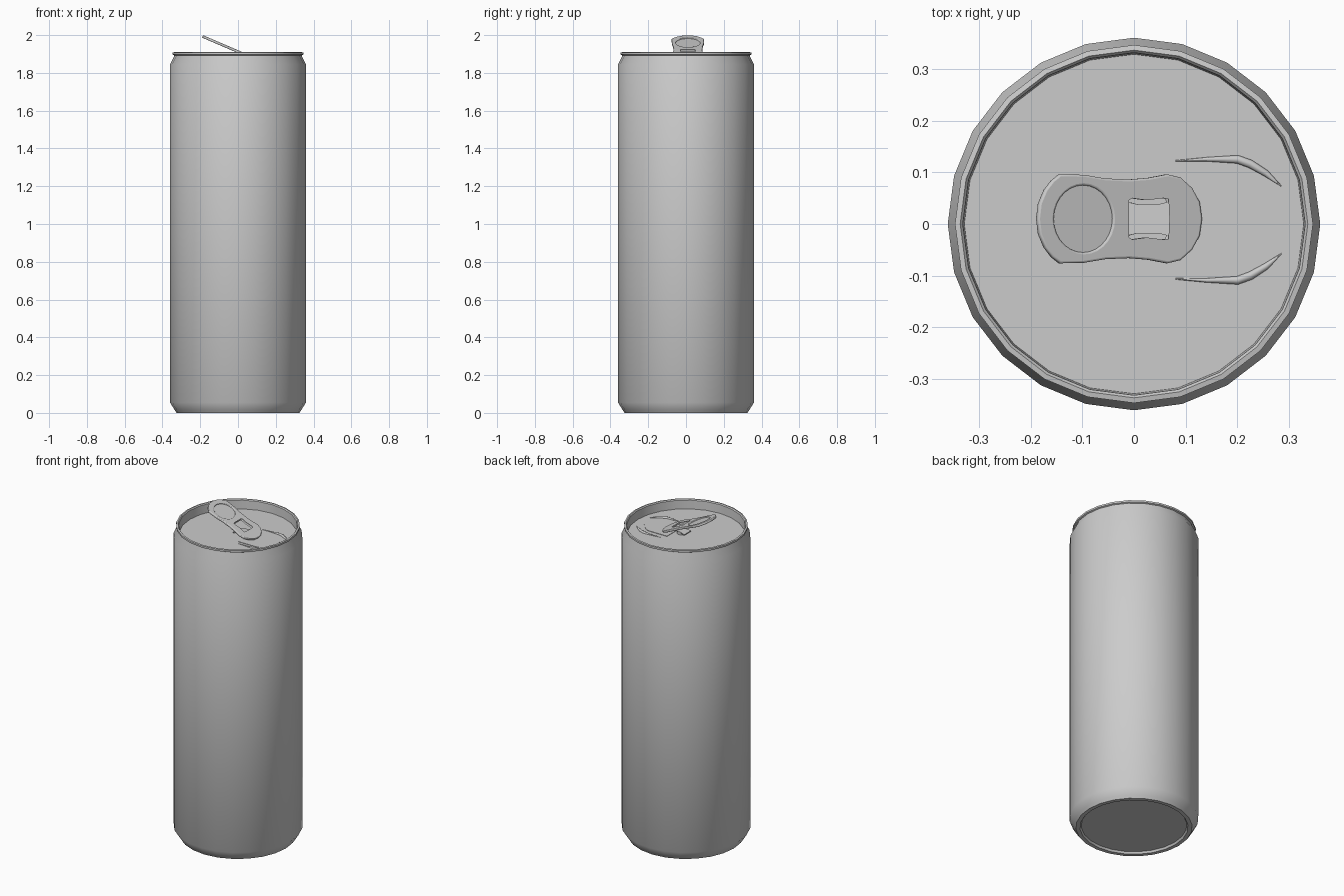
import bpy, bmesh, math
from mathutils import Vector

if "Cube" in bpy.data.objects:
    bpy.data.objects.remove(bpy.data.objects["Cube"])

SIDES = 24
LID_Z = 1.852
CY = 0.008          # tab and opening sit slightly off centre


def finish(obj, angle=35):
    bpy.ops.object.select_all(action='DESELECT')
    obj.select_set(True)
    bpy.context.view_layer.objects.active = obj
    if obj.type == 'CURVE':
        bpy.ops.object.convert(target='MESH')
        obj = bpy.context.object
    bpy.ops.object.shade_smooth_by_angle(angle=math.radians(angle))
    return obj


def lathe(name, profile):
    bm = bmesh.new()
    verts = [bm.verts.new((r, 0, z)) for r, z in profile]
    edges = [bm.edges.new(p) for p in zip(verts, verts[1:])]
    bmesh.ops.spin(bm, geom=verts + edges, cent=(0, 0, 0), axis=(0, 0, 1),
                   angle=math.tau, steps=SIDES)
    bmesh.ops.remove_doubles(bm, verts=bm.verts, dist=1e-5)
    bmesh.ops.recalc_face_normals(bm, faces=bm.faces)
    mesh = bpy.data.meshes.new(name)
    bm.to_mesh(mesh)
    bm.free()
    obj = bpy.data.objects.new(name, mesh)
    bpy.context.collection.objects.link(obj)
    return finish(obj)


def plate(name, loops, extrude, bevel, loc, tilt=0.0):
    """Filled flat outline; loops after the first become holes."""
    cu = bpy.data.curves.new(name, 'CURVE')
    cu.dimensions, cu.fill_mode = '2D', 'BOTH'
    cu.extrude, cu.bevel_depth, cu.bevel_resolution = extrude, bevel, 2
    cu.offset = -bevel
    for pts in loops:
        sp = cu.splines.new('POLY')
        sp.points.add(len(pts) - 1)
        for p, (x, y) in zip(sp.points, pts):
            p.co = (x, y, 0, 1)
        sp.use_cyclic_u = True
    obj = bpy.data.objects.new(name, cu)
    bpy.context.collection.objects.link(obj)
    obj.location, obj.rotation_euler = loc, (0, tilt, 0)
    return finish(obj, 40)


def ellipse(cx, rx, ry, n=28):
    return [(cx + rx * math.cos(i * math.tau / n), ry * math.sin(i * math.tau / n))
            for i in range(n)]


def mirrored(half):
    """Close an upper half outline across the x axis."""
    return half + [(x, -y) for x, y in reversed(half) if abs(y) > 1e-6]


# Can shell: base recess, chamfer, wall, shoulder, rolled rim and sunken lid
lathe("can_body", [
    (0, 0.012), (0.295, 0.012), (0.302, 0.0), (0.325, 0.0), (0.335, 0.015),
    (0.36, 0.055), (0.36, 1.845), (0.338, 1.888), (0.338, 1.893),
    (0.346, 1.897), (0.346, 1.908), (0.336, 1.91), (0.331, 1.904),
    (0.328, LID_Z), (0, LID_Z)])

# Scored opening panel on the lid
panel = [(0.065, 0.09), (0.19, 0.09), (0.21, 0.084), (0.235, 0.062),
         (0.258, 0.036), (0.268, 0.018), (0.271, 0)]
plate("opening_panel", [mirrored(panel[::-1])], 0.0015, 0.0, (0, 0, LID_Z + 0.001)).location.y = CY - 0.006

# Raised tapered ridges either side of the opening
for side, label in ((1, "back"), (-1, "front")):
    cu = bpy.data.curves.new("lid_ridge_" + label, 'CURVE')
    cu.dimensions, cu.bevel_depth, cu.bevel_resolution = '3D', 0.008, 2
    cu.use_fill_caps = True
    sp = cu.splines.new('POLY')
    path = [(0.08, 0.114, 0.15), (0.14, 0.117, 0.5), (0.2, 0.117, 1.0),
            (0.225, 0.108, 1.0), (0.255, 0.09, 0.8), (0.285, 0.065, 0.1)]
    sp.points.add(len(path) - 1)
    for p, (x, y, r) in zip(sp.points, path):
        p.co, p.radius = (x, side * y + CY, LID_Z, 1), r
    obj = bpy.data.objects.new(cu.name, cu)
    bpy.context.collection.objects.link(obj)
    finish(obj, 60)

# Pull tab, tilted up at its finger end (local x runs along the tab)
TILT = math.radians(23.2)
tab_at = Vector((-0.029, CY + 0.002, 1.925))
half = [(-0.173, 0), (-0.169, 0.03), (-0.157, 0.056), (-0.142, 0.074),
        (-0.126, 0.086), (-0.075, 0.085), (-0.03, 0.078), (0.02, 0.076),
        (0.06, 0.079), (0.1, 0.086), (0.128, 0.08), (0.152, 0.06),
        (0.168, 0.033), (0.173, 0)]
hole = [(0.014, 0), (0.014, 0.038), (0.024, 0.044), (0.055, 0.04),
        (0.09, 0.044), (0.105, 0.042), (0.107, 0)]
ring = ellipse(-0.077, 0.062, 0.065)
plate("pull_tab", [mirrored(half), ring, mirrored(hole)],
      0.003, 0.004, tab_at, TILT)

# Recessed finger plate filling the round end of the tab
plate("finger_plate", [ellipse(-0.077, 0.063, 0.066)], 0.002, 0.0, tab_at, TILT)

# Tongue in the tab's slot, pressed down onto the lid
tongue = [(-0.046, 0), (-0.046, 0.034), (-0.02, 0.028), (0.02, 0.028),
          (0.046, 0.034), (0.046, 0)]
plate("tab_tongue", [mirrored(tongue)], 0.003, 0.0,
      (0.027, CY + 0.002, 1.872), math.radians(-10))

# Rivet holding the tongue to the lid
bpy.ops.mesh.primitive_cylinder_add(vertices=16, radius=0.024, depth=0.018,
                                    location=(0.025, CY + 0.002, LID_Z + 0.008))
bpy.context.object.name = "rivet"
finish(bpy.context.object)
